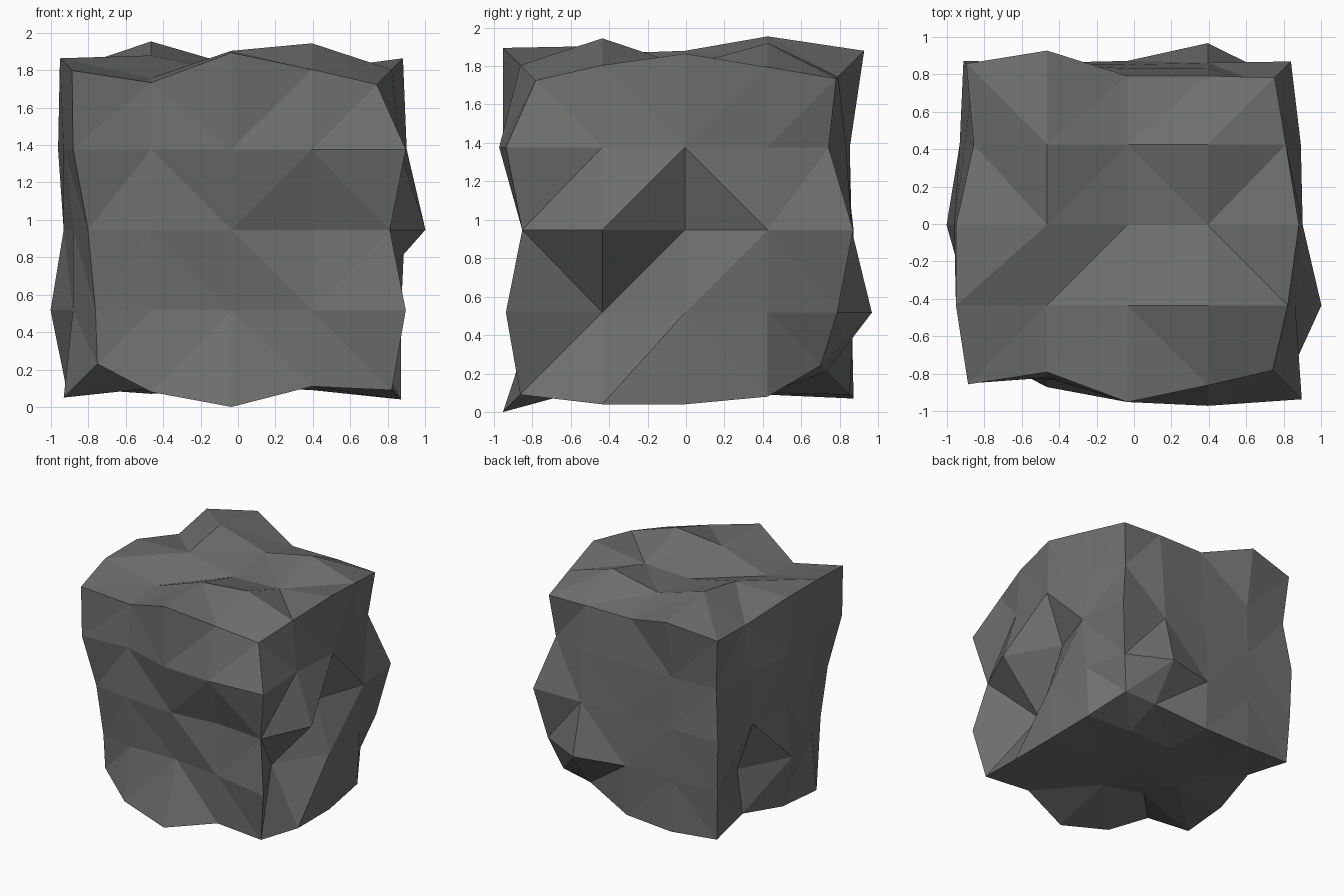
import bpy
import bmesh
from mathutils import Vector

if "Cube" in bpy.data.objects:
    bpy.data.objects.remove(bpy.data.objects["Cube"])

HALF = 0.86                        # half size of the undisturbed block
SWELL = 0.007                      # even outward growth added to all bumps
CENTRE = Vector((-0.035, -0.005, 0.947))

# Outward bumps in hundredths, one block per level from bottom to top.
# Each row runs left to right, rows go front to back; middle levels
# only have the outer ring (left and right value on the inner rows).
BUMPS = [
    [[-15, 0, 8, -3, -1], [3, -14, -6, -3, 4], [1, -2, -3, -1, 4],
     [-7, -1, -2, -2, 0], [-2, 1, -1, -13, -16.2]],
    [[-14, -8, -9, -3, 6.5], [-2, -21], [10, 4], [-12, 2],
     [0, 0, 1, 10.5, -7.5]],
    [[-10, -4, -2, -6, -2], [-2, 17], [3, -9], [3, 6], [1, 0, -1, 0, 0.7]],
    [[-2, -5, 8, 10, 6.5], [3, 3], [6, 7], [0, -2], [-4, -1, -3, -3, -12]],
    [[-1.5, -8, 8, -1, -9], [5, -5.5, 9, 13, -1], [5, 6.5, -3, -1.5, 5],
     [-4.5, 14, 1.5, 10.5, -2], [-0.5, 6.5, -7, -7, -8]],
]


def bump(co):
    """Look up the outward offset of a grid point of the unit block."""
    i, j, k = (round((c + 1) * 2) for c in co)
    row = BUMPS[k][j]
    return row[i if len(row) == 5 else min(i, 1)] / 100 + SWELL


# Rock: a block cut into 4 x 4 squares per side, then roughened
bm = bmesh.new()
bmesh.ops.create_cube(bm, size=2)
bmesh.ops.subdivide_edges(bm, edges=bm.edges[:], cuts=3, use_grid_fill=True)
for v in bm.verts:
    o = bump(v.co)
    v.co = CENTRE + Vector([c * HALF + (o * c if abs(c) > 0.99 else 0)
                            for c in v.co])
bmesh.ops.triangulate(bm, faces=bm.faces[:], quad_method='SHORT_EDGE')
bmesh.ops.recalc_face_normals(bm, faces=bm.faces[:])

mesh = bpy.data.meshes.new("rock")
bm.to_mesh(mesh)
bm.free()
rock = bpy.data.objects.new("rock", mesh)
bpy.context.collection.objects.link(rock)

# Dark grey stone
stone = bpy.data.materials.new("dark_stone")
stone.diffuse_color = (0.152, 0.16, 0.155, 1)
stone.use_nodes = True
stone.node_tree.nodes["Principled BSDF"].inputs["Base Color"].default_value = stone.diffuse_color
mesh.materials.append(stone)
